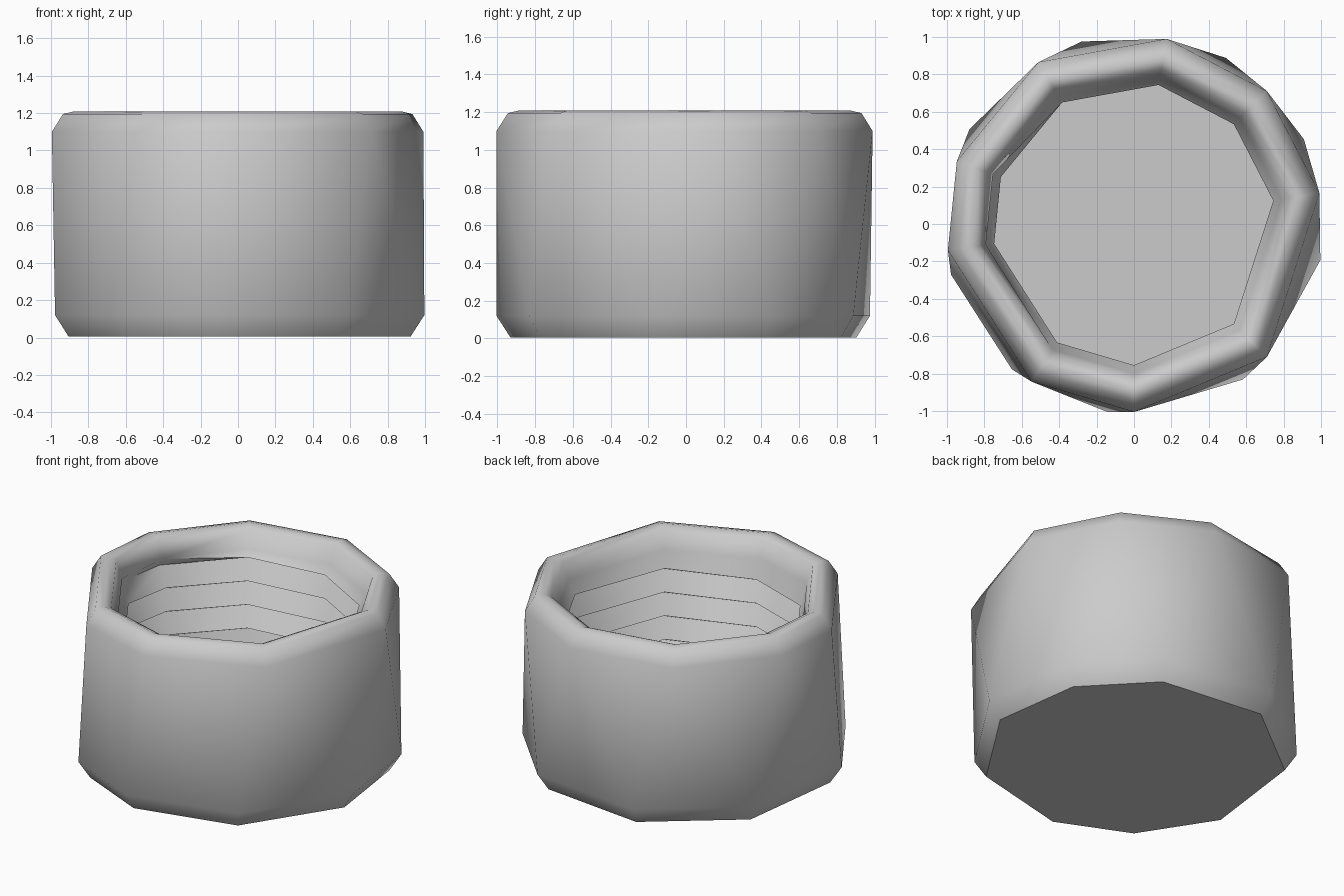
import bpy, bmesh
from math import radians, sin, cos

if "Cube" in bpy.data.objects:
    bpy.data.objects.remove(bpy.data.objects["Cube"])

# Uneven facet directions (degrees) at the rim and at the base
TOP = [9.5, 45, 80, 120.6, 160.5, 188, 237, 270, 315]
BASE = [26.5, 61, 106, 150, 195.5, 230, 262, 305, 349]
N = len(TOP)
FLOOR_Z, LIP_Z, PITCH = 0.4, 1.07, 0.16

bm = bmesh.new()


def point(angle, r, z):
    a = radians(angle)
    return bm.verts.new((r * cos(a), r * sin(a), z))


def ring(angles, r, z):
    return [point(a, r, z) for a in angles]


def bridge(a, b):
    for i in range(N):
        k = (i + 1) % N
        bm.faces.new((a[i], a[k], b[k], b[i]))


# Base with chamfered edge
bottom = ring(BASE, 0.94, 0.005)
low = ring(BASE, 1.015, 0.12)
bm.faces.new(bottom[::-1])
bridge(bottom, low)

# Outer wall, twisted between the two facet patterns
high = ring(TOP, 1.005, 1.1)
for i in range(N):
    k = (i + 1) % N
    bm.faces.new((low[i], high[k], high[i]))
    bm.faces.new((low[i], low[k], high[k]))

# Rounded rim
prev = high
for r, z in [(0.945, 1.195), (0.89, 1.208), (0.84, 1.185), (0.8, LIP_Z)]:
    cur = ring(TOP, r, z)
    bridge(prev, cur)
    prev = cur


# Helical buttress thread (steep underside), clamped between lip and floor
def thread_point(i, j):
    turn, valley = divmod(j, 2)
    z = 0.98 + PITCH * (i / N - turn) - 0.035 * valley
    if z >= LIP_Z - 0.02:
        return point(TOP[i % N], 0.8, LIP_Z)
    if z <= FLOOR_Z + 0.02:
        return point(TOP[i % N], 0.79, FLOOR_Z)
    return point(TOP[i % N], 0.83 if valley else 0.755, z)


cols = [[thread_point(i, j) for j in range(-4, 16)] for i in range(N + 1)]
for a, b in zip(cols, cols[1:]):
    for j in range(len(a) - 1):
        bm.faces.new((a[j], b[j], b[j + 1], a[j + 1]))

# Inside floor
bm.faces.new(ring(TOP, 0.79, FLOOR_Z))

bmesh.ops.remove_doubles(bm, verts=bm.verts, dist=0.0005)
bmesh.ops.recalc_face_normals(bm, faces=bm.faces)

# Smooth shading, with crisp thread crests and crisp base and floor outlines
for f in bm.faces:
    f.smooth = True
for e in bm.edges:
    flat = any(len(f.verts) == N for f in e.link_faces)
    e.smooth = not flat and e.calc_face_angle(0) < radians(60)

mesh = bpy.data.meshes.new("threaded_cap")
bm.to_mesh(mesh)
bm.free()
cap = bpy.data.objects.new("threaded_cap", mesh)
bpy.context.collection.objects.link(cap)
